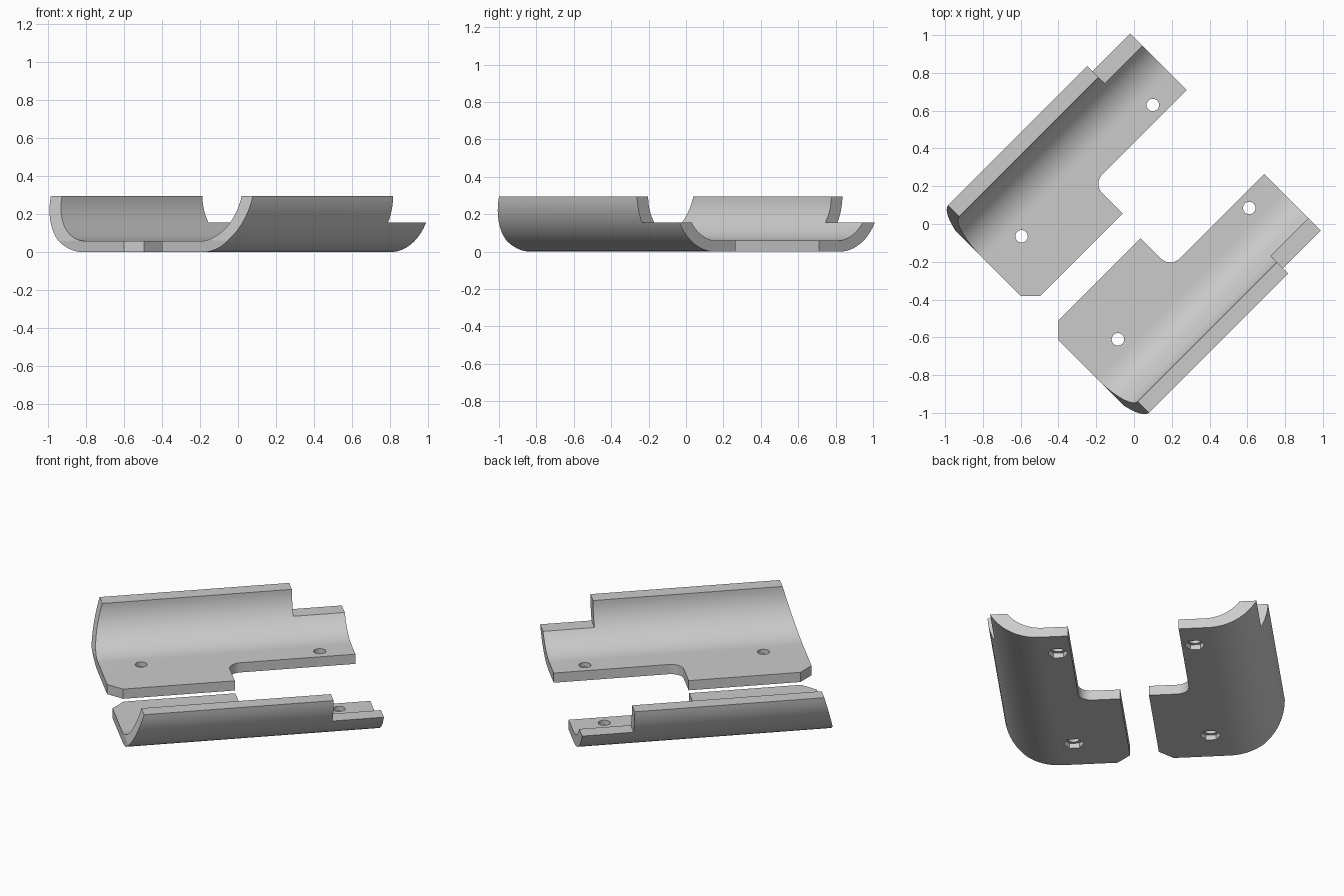
import bpy, bmesh, math
from mathutils import Matrix, Vector

if "Cube" in bpy.data.objects:
    bpy.data.objects.remove(bpy.data.objects["Cube"])

grey = bpy.data.materials.new("light grey")
grey.diffuse_color = (0.6, 0.6, 0.6, 1)
grey.use_nodes = True
grey.node_tree.nodes["Principled BSDF"].inputs["Base Color"].default_value = grey.diffuse_color


def prism(name, points, direction):
    """Solid made by extruding a planar outline."""
    bm = bmesh.new()
    face = bm.faces.new([bm.verts.new(p) for p in points])
    top = bmesh.ops.extrude_face_region(bm, geom=[face])["geom"]
    moved = [g for g in top if isinstance(g, bmesh.types.BMVert)]
    bmesh.ops.translate(bm, verts=moved, vec=Vector(direction))
    bmesh.ops.recalc_face_normals(bm, faces=bm.faces)
    mesh = bpy.data.meshes.new(name)
    bm.to_mesh(mesh)
    bm.free()
    obj = bpy.data.objects.new(name, mesh)
    bpy.context.collection.objects.link(obj)
    return obj


def arc(cx, cy, r, a0, a1, n):
    """Points on an arc, angles in degrees."""
    angles = [math.radians(a0 + (a1 - a0) * i / n) for i in range(n + 1)]
    return [(cx + r * math.cos(a), cy + r * math.sin(a)) for a in angles]


def select_only(obj):
    bpy.ops.object.select_all(action='DESELECT')
    obj.select_set(True)
    bpy.context.view_layer.objects.active = obj


def cut(target, cutter):
    mod = target.modifiers.new("cut", 'BOOLEAN')
    mod.operation = 'DIFFERENCE'
    mod.solver = 'EXACT'
    mod.object = cutter
    select_only(target)
    bpy.ops.object.modifier_apply(modifier=mod.name)
    bpy.data.objects.remove(cutter, do_unlink=True)


# Shell: flat floor curving up into a side wall, extruded along local x
profile = [(-0.081, 0)]
profile += arc(-0.464, 0.302, 0.302, 270, 181.33, 18)
profile += arc(-0.444, 0.296, 0.238, 180.24, 270, 18)
profile += [(-0.081, 0.058)]
shell = prism("right_shell", [(-0.693, v, z) for v, z in profile], (1.393, 0, 0))

# Lowered wall at the far end
cut(shell, prism("wall_notch", [(0.417, -0.9, 0.155), (0.9, -0.9, 0.155),
                                (0.9, -0.9, 0.5), (0.417, -0.9, 0.5)], (0, 0.5, 0)))

# Floor cut-out with a rounded inner corner
outline = arc(0.0665, -0.234, 0.07, 180, 270, 10) + [(0.9, -0.304), (0.9, 0.1), (-0.0035, 0.1)]
cut(shell, prism("floor_cutout", [(u, v, -0.1) for u, v in outline], (0, 0, 0.3)))

# Clipped floor corner
cut(shell, prism("corner_clip", [(-0.793, -0.256, -0.1), (-0.519, 0.019, -0.1),
                                 (-0.793, 0.019, -0.1)], (0, 0, 0.3)))

# Sloped near end of the wall
cut(shell, prism("end_slope", [(-0.9, -0.9, 0.06), (-0.693, -0.9, 0.06),
                               (-0.5955, -0.9, 0.405), (-0.9, -0.9, 0.405)], (0, 0.6, 0)))

# Screw holes with hexagonal nut recesses underneath
for u in (-0.467, 0.516):
    hole = arc(u, -0.375, 0.033, 0, 348.75, 31)
    cut(shell, prism("screw_hole", [(x, y, -0.1) for x, y in hole], (0, 0, 0.3)))
    nut = arc(u, -0.375, 0.055, 30, 330, 5)
    cut(shell, prism("nut_recess", [(x, y, -0.1) for x, y in nut], (0, 0, 0.13)))

# Mirrored partner, then both turned diagonally into place
shell.data.materials.clear()
shell.data.materials.append(grey)
partner = bpy.data.objects.new("left_shell", shell.data.copy())
bpy.context.collection.objects.link(partner)
turn = Matrix.Rotation(math.radians(45), 4, 'Z')
swap = Matrix(((0, 1, 0, 0), (1, 0, 0, 0), (0, 0, 1, 0), (0, 0, 0, 1)))
shell.data.transform(Matrix.Translation((-0.02, -0.015, 0)) @ turn)
partner.data.transform(swap @ turn)
partner.data.flip_normals()

for obj in (shell, partner):
    select_only(obj)
    bpy.ops.object.shade_smooth_by_angle(angle=math.radians(30))
